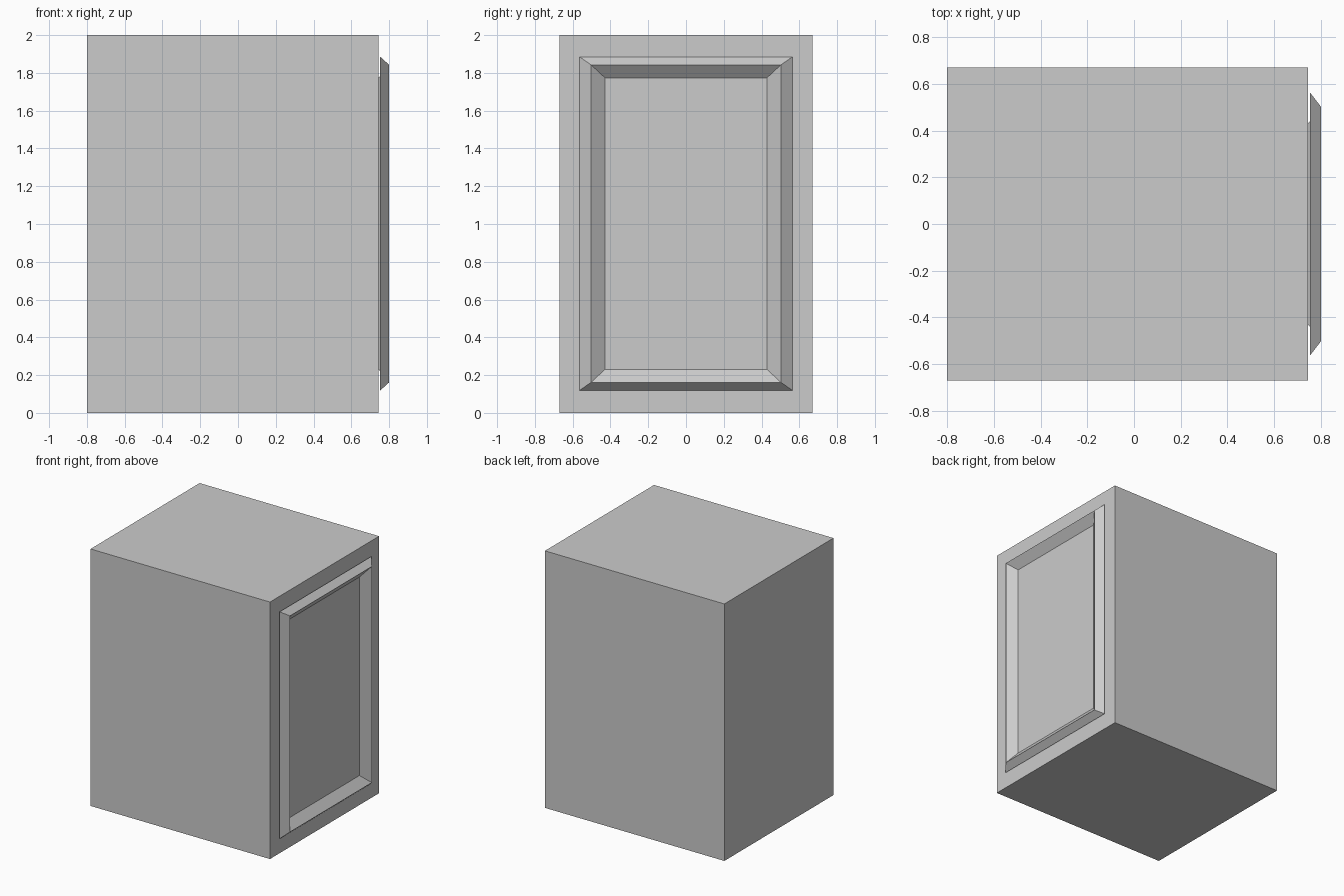
import bpy, bmesh

if "Cube" in bpy.data.objects:
    bpy.data.objects.remove(bpy.data.objects["Cube"])


def make_object(name, bm):
    mesh = bpy.data.meshes.new(name)
    bm.to_mesh(mesh)
    bm.free()
    obj = bpy.data.objects.new(name, mesh)
    bpy.context.collection.objects.link(obj)
    return obj


# Cabinet body
bm = bmesh.new()
bmesh.ops.create_cube(bm, size=1)
bmesh.ops.scale(bm, vec=(1.545, 1.342, 2.0), verts=bm.verts)
bmesh.ops.translate(bm, vec=(-0.0275, 0, 1), verts=bm.verts)
make_object("cabinet_body", bm)

# Raised panel moulding: outer edge, ridge, inner edge as (x, half width, half height)
profile = [(0.753, 0.564, 0.883), (0.8, 0.503, 0.841), (0.744, 0.428, 0.771)]
bm = bmesh.new()
rings = [[bm.verts.new((x, sy * w, 1.002 + sz * h))
          for sy, sz in ((-1, -1), (1, -1), (1, 1), (-1, 1))]
         for x, w, h in profile]
for outer, inner in zip(rings, rings[1:]):
    for i in range(4):
        j = (i + 1) % 4
        bm.faces.new((outer[i], outer[j], inner[j], inner[i]))
make_object("panel_moulding", bm)
